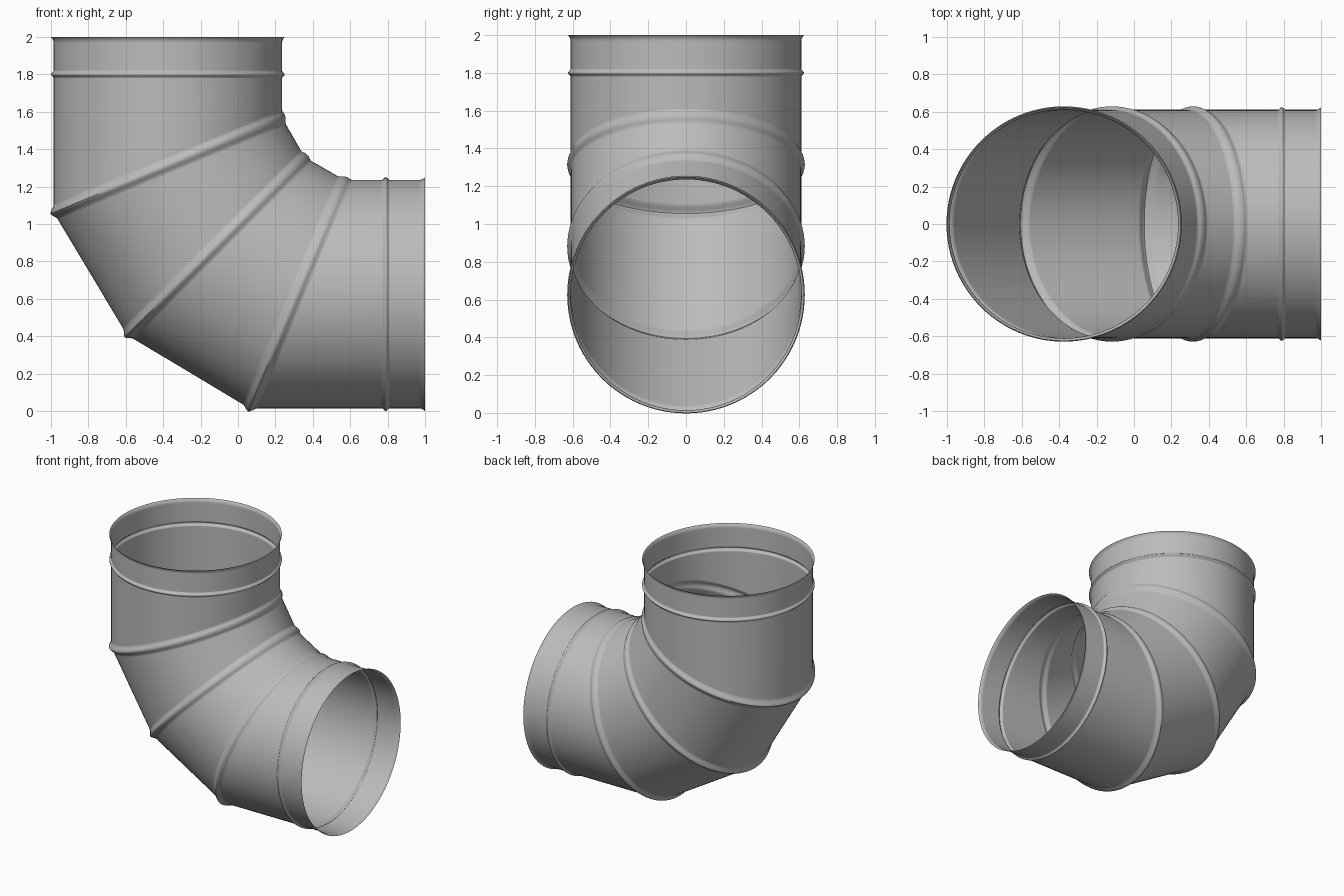
import bpy
import math
from mathutils import Vector

cube = bpy.data.objects.get("Cube")
if cube:
    bpy.data.objects.remove(cube)

SIDES = 96
WALL = 0.611          # pipe radius
AX, AZ = -0.375, 0.625  # axes of the upright and the level pipe

metal = bpy.data.materials.new("galvanised grey")
metal.use_nodes = True
grey = (0.5, 0.5, 0.5, 1)
metal.diffuse_color = grey
metal.node_tree.nodes["Principled BSDF"].inputs["Base Color"].default_value = grey


def section(x, z, tilt, half):
    """Elliptical cross-section: centre and rim points; tilt turns it about y."""
    c = Vector((x, 0, z))
    u = Vector((math.cos(tilt), 0, math.sin(tilt)))
    rim = []
    for i in range(SIDES):
        a = math.tau * i / SIDES
        rim.append(c + u * half * math.cos(a) + Vector((0, WALL * math.sin(a), 0)))
    return c, rim


def station(k, d, h):
    """Rim of section k slid d along the wall and raised h outward."""
    c, rim = sections[k]
    step = 1 if (d >= 0 and k < len(sections) - 1) or k == 0 else -1
    out = []
    for p, q in zip(rim, sections[k + step][1]):
        out.append(p + (q - p).normalized() * d * step + (p - c).normalized() * h)
    return out


def sheet(name, rows):
    """Open tube of sheet metal through a list of rims."""
    verts = [p for row in rows for p in row]
    faces = []
    for r in range(len(rows) - 1):
        for i in range(SIDES):
            j = (i + 1) % SIDES
            a, b = r * SIDES, (r + 1) * SIDES
            faces.append((a + i, b + i, b + j, a + j))
    mesh = bpy.data.meshes.new(name)
    mesh.from_pydata(verts, [], faces)
    mesh.materials.append(metal)
    obj = bpy.data.objects.new(name, mesh)
    bpy.context.collection.objects.link(obj)
    bpy.ops.object.select_all(action='DESELECT')
    obj.select_set(True)
    bpy.context.view_layer.objects.active = obj
    bpy.ops.object.shade_smooth_by_angle(angle=math.radians(40))
    return obj


def bead(k, width, height, steps=10):
    """Rounded ridge rolled around section k."""
    rows = []
    for s in range(steps + 1):
        t = 2 * s / steps - 1
        rows.append(station(k, t * width, height * (1 + math.cos(math.pi * t)) / 2))
    return rows


# Sections from the upper mouth, round the bend, to the side mouth
q = math.pi / 8
mitre = WALL / math.cos(q)
sections = [
    section(AX, 2.0, 0, WALL),
    section(AX, 1.8, 0, WALL),
    section(AX, 1.315, q, mitre),
    section(-0.118, 0.882, 2 * q, 0.672),
    section(0.315, AZ, 3 * q, mitre),
    section(0.79, AZ, 4 * q, WALL),
    section(1.0, AZ, 4 * q, WALL),
]

COLLAR, JOINT = 0.02, 0.042
widths = [0.03, COLLAR, JOINT, JOINT, JOINT, COLLAR, 0.03]

# Straight walls between the ridges
names = ["upper_collar", "upper_pipe", "upper_gore", "lower_gore", "side_pipe", "side_collar"]
for k, name in enumerate(names):
    sheet(name, [station(k, widths[k], 0), station(k + 1, -widths[k + 1], 0)])

# Rolled ridges at the collars and mitred joints
ridges = ["upper_collar_ridge", "upper_joint_ridge", "middle_joint_ridge",
          "lower_joint_ridge", "side_collar_ridge"]
for k, name in enumerate(ridges, 1):
    sheet(name, bead(k, widths[k], 0.014 if widths[k] == COLLAR else 0.018))

# Flared lips at both mouths
for k, name, sign in ((0, "upper_lip", 1), (6, "side_lip", -1)):
    rows = [station(k, sign * 0.03 * t / 5, 0.014 * (1 - t / 5) ** 2) for t in range(6)]
    sheet(name, rows if sign > 0 else rows[::-1])
